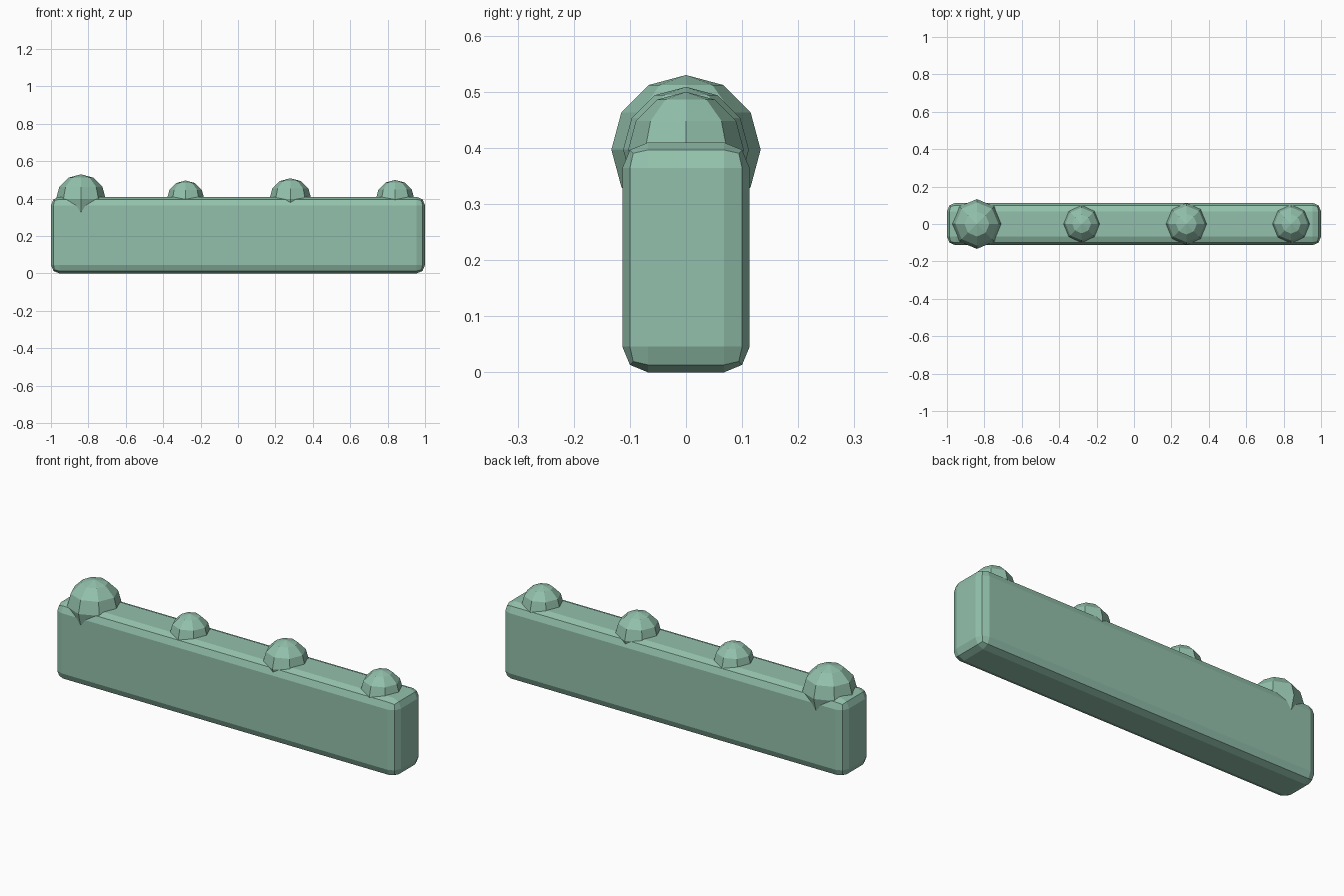
import bpy

cube = bpy.data.objects.get("Cube")
if cube:
    bpy.data.objects.remove(cube, do_unlink=True)

# Single leafy green
green = bpy.data.materials.new("soft_green")
green.use_nodes = True
colour = (0.29, 0.53, 0.41, 1)
green.diffuse_color = colour
green.node_tree.nodes["Principled BSDF"].inputs["Base Color"].default_value = colour

LENGTH, DEPTH, HEIGHT = 2.0, 0.227, 0.41


def finish(name):
    obj = bpy.context.object
    obj.name = name
    obj.data.materials.append(green)
    return obj


# Long trimmed block with softened edges
bpy.ops.mesh.primitive_cube_add(size=1, location=(0, 0, HEIGHT / 2))
block = finish("hedge_block")
block.scale = (LENGTH, DEPTH, HEIGHT)
bpy.ops.object.transform_apply(location=False, rotation=False, scale=True)
bevel = block.modifiers.new("rounded_edges", "BEVEL")
bevel.width = 0.046
bevel.segments = 2

# Faceted tufts evenly spaced along the top, half sunk into the block
for i, radius in enumerate((0.133, 0.10, 0.112, 0.103)):
    x = -0.84 + i * 0.56
    bpy.ops.mesh.primitive_uv_sphere_add(
        segments=8, ring_count=6, radius=radius, location=(x, 0, 0.397))
    finish(f"leaf_tuft_{i + 1}")
